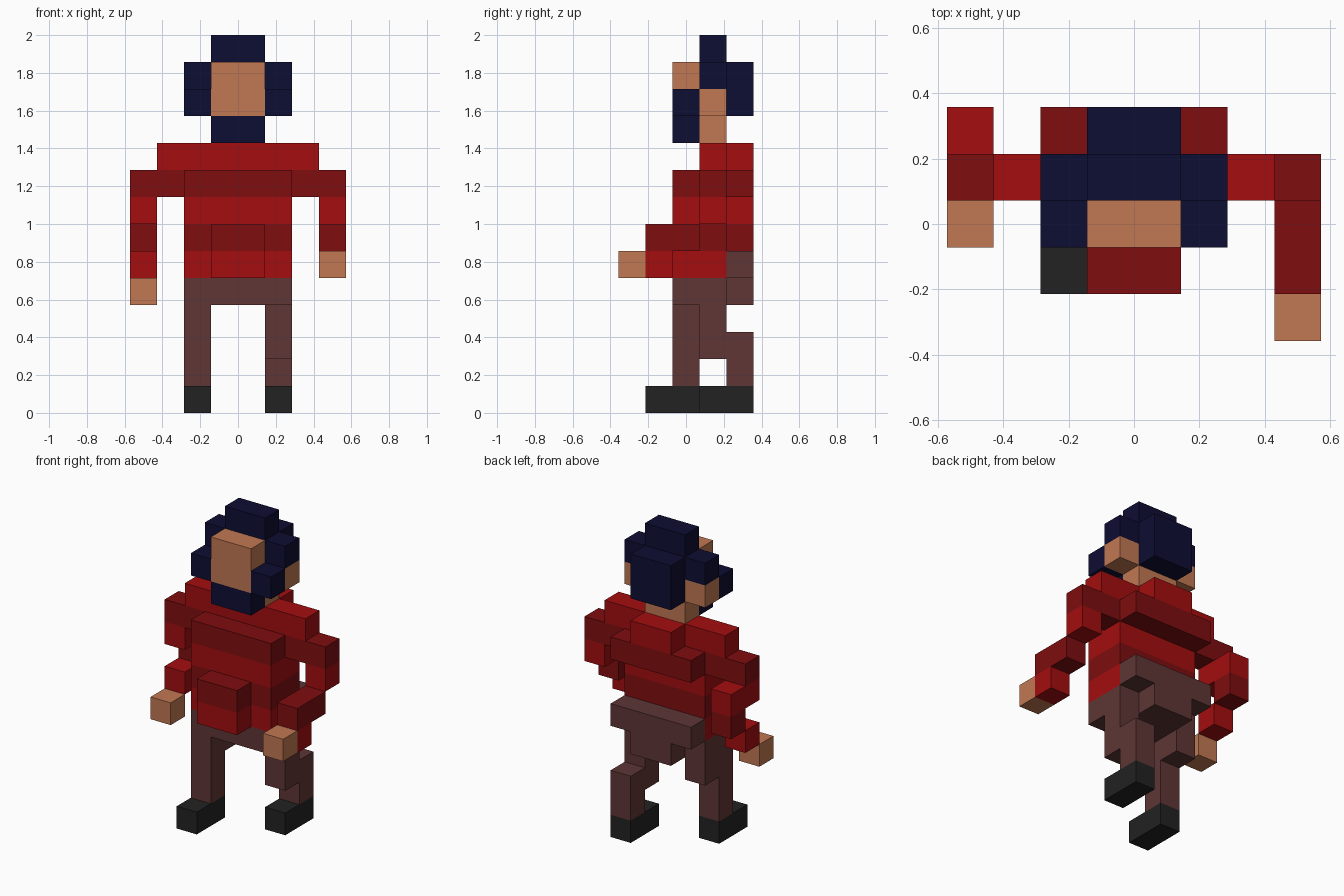
import bpy
import bmesh
from mathutils import Vector

if "Cube" in bpy.data.objects:
    bpy.data.objects.remove(bpy.data.objects["Cube"])

U = 1 / 7                        # edge length of one block
STEPS = {"down": (0, 0, -1), "back": (0, 1, 0), "front": (0, -1, 0), "slant": (0, -1, -1)}


def material(name, rgb):
    mat = bpy.data.materials.new(name)
    mat.diffuse_color = (*[((c / 255 + 0.055) / 1.055) ** 2.4 for c in rgb], 1)
    mat.use_nodes = True
    mat.node_tree.nodes["Principled BSDF"].inputs["Base Color"].default_value = mat.diffuse_color
    return mat


RED = material("bright red", (163, 13, 15))
DARK = material("dark red", (127, 13, 15))
NAVY = material("navy hair", (13, 13, 51))
SKIN = material("skin", (193, 120, 83))
BROWN = material("brown trousers", (94, 54, 53))
BLACK = material("black shoe", (34, 34, 34))

owner = {}                       # block position -> part name and material


def put(part, cell, colour=None):
    """Claim one block; without a colour it is knitted in stripes by height."""
    owner[cell] = (part, colour or (RED if cell[2] % 2 else DARK))


def slab(part, half, y, z, colour=None, depth=1, height=1):
    """Left-right symmetric box reaching half blocks to each side."""
    for i in range(-half, half):
        for j in range(y, y + depth):
            for k in range(z, z + height):
                put(part, (i, j, k), colour)


def limb(start, *sections):
    """Walk block by block; each section is a part, its colour and its steps."""
    pos = Vector(start)
    for part, colour, path in sections:
        for step in path.split():
            pos += Vector(STEPS[step])
            put(part, tuple(int(c) for c in pos), colour)


# head: later slabs replace the middle of wider ones
slab("sideburns", 2, 2, 11, NAVY)
slab("face", 1, 2, 11, SKIN, height=2)
slab("ears", 2, 3, 11, SKIN)
slab("neck", 1, 3, 10, SKIN)
slab("beard", 1, 2, 10, NAVY)
slab("hair", 2, 3, 12, NAVY)
slab("hair", 1, 3, 13, NAVY)
slab("hair", 1, 4, 11, NAVY, height=2)

# striped jumper
slab("shoulders", 3, 3, 8, height=2)
slab("upper_back", 2, 4, 8)
slab("upper_back", 1, 4, 9)
slab("torso", 2, 2, 5, depth=2, height=4)
slab("belly", 1, 1, 5, height=2)

# trouser seat
slab("trouser_seat", 2, 2, 4, BROWN, depth=2)
slab("trouser_seat", 2, 4, 5, BROWN)
slab("trouser_seat", 1, 4, 4, BROWN)

# arms: one swung back, one reaching forward
limb((-4, 3, 9), ("left_sleeve", None, "down down back down slant"),
     ("left_hand", SKIN, "slant"))
limb((3, 3, 9), ("right_sleeve", None, "down down slant front down"),
     ("right_hand", SKIN, "front"))

# legs in mid stride
limb((-2, 3, 4), ("left_leg", BROWN, "down front down down"),
     ("left_shoe", BLACK, "down front"))
limb((1, 3, 4), ("right_leg", BROWN, "down down back down"),
     ("right_shoe", BLACK, "down front"))


def add_faces(bm, cell, index):
    """Add the sides of a block that no other block covers."""
    for axis in range(3):
        for sign in (-1, 1):
            n, a = Vector(), Vector()
            n[axis] = sign
            if tuple(int(c + s) for c, s in zip(cell, n)) in owner:
                continue
            a[(axis + 1) % 3] = 0.5
            b = n.cross(a)
            mid = Vector(cell) + Vector((0.5, -2, 0.5)) + n / 2
            ring = (mid - a - b, mid + a - b, mid + a + b, mid - a + b)
            bm.faces.new([bm.verts.new(c * U) for c in ring]).material_index = index


# one object per part, flat neighbours of the same colour joined
for part in sorted({p for p, _ in owner.values()}):
    mesh = bpy.data.meshes.new(part)
    bm = bmesh.new()
    slots = []
    for cell, (name, mat) in owner.items():
        if name == part:
            if mat not in slots:
                slots.append(mat)
                mesh.materials.append(mat)
            add_faces(bm, cell, slots.index(mat))
    bmesh.ops.remove_doubles(bm, verts=bm.verts, dist=0.001)
    bmesh.ops.dissolve_limit(bm, angle_limit=0.01, verts=bm.verts, edges=bm.edges,
                             delimit={'MATERIAL'})
    bm.to_mesh(mesh)
    bm.free()
    bpy.context.collection.objects.link(bpy.data.objects.new(part, mesh))
